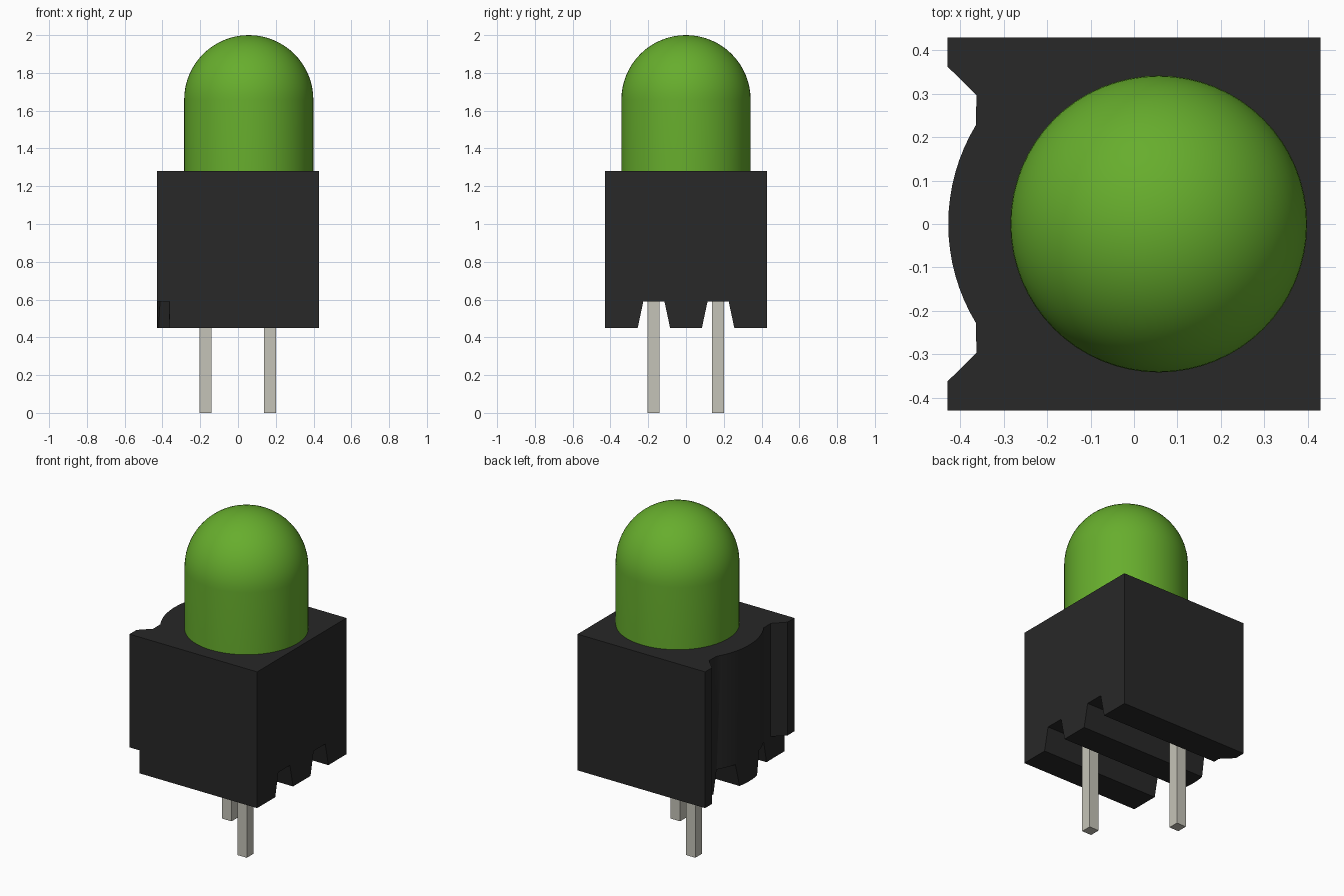
import bpy, bmesh, math
from mathutils import Vector

cube = bpy.data.objects.get("Cube")
if cube:
    bpy.data.objects.remove(cube, do_unlink=True)


def material(name, color):
    m = bpy.data.materials.new(name)
    m.use_nodes = True
    m.diffuse_color = color
    m.node_tree.nodes["Principled BSDF"].inputs["Base Color"].default_value = color
    return m


black = material("black plastic", (0.021, 0.021, 0.021, 1))
green = material("green lens", (0.135, 0.42, 0.026, 1))
metal = material("pin metal", (0.56, 0.55, 0.48, 1))


def finish(bm, name, mat):
    bmesh.ops.recalc_face_normals(bm, faces=bm.faces)
    mesh = bpy.data.meshes.new(name)
    bm.to_mesh(mesh)
    bm.free()
    mesh.materials.append(mat)
    ob = bpy.data.objects.new(name, mesh)
    bpy.context.collection.objects.link(ob)
    return ob


def prism(name, points, direction, mat):
    """Extrude a closed outline along a direction."""
    bm = bmesh.new()
    face = bm.faces.new([bm.verts.new(p) for p in points])
    new = bmesh.ops.extrude_face_region(bm, geom=[face])["geom"]
    bmesh.ops.translate(bm, vec=Vector(direction),
                        verts=[v for v in new if isinstance(v, bmesh.types.BMVert)])
    return finish(bm, name, mat)


def box(name, low, high, mat):
    (x0, y0, z0), (x1, y1, z1) = low, high
    base = [(x0, y0, z0), (x1, y0, z0), (x1, y1, z0), (x0, y1, z0)]
    return prism(name, base, (0, 0, z1 - z0), mat)


def smooth(ob):
    bpy.ops.object.select_all(action="DESELECT")
    bpy.context.view_layer.objects.active = ob
    ob.select_set(True)
    bpy.ops.object.shade_smooth_by_angle(angle=math.radians(30))


HALF, INSET = 0.43, 0.363
BOTTOM, ROOF, TOP = 0.45, 0.59, 1.28

# Holder outline: square with a recessed, bulging left side
half = [(HALF, HALF), (-HALF, HALF), (-HALF, 0.363), (-INSET, 0.297)]
radius = 0.44
sweep = math.asin(0.228 / radius)
arc = []
for i in range(17):
    a = sweep * (1 - i / 8)
    arc.append((radius - 0.428 - radius * math.cos(a), radius * math.sin(a)))
outline = half + arc + [(x, -y) for x, y in reversed(half)]
holder = prism("holder", [(x, y, BOTTOM) for x, y in outline], (0, 0, TOP - BOTTOM), black)

# Two tapered grooves across the underside, and the shortened front corner
cutters = []
for y in (-0.17, 0.17):
    section = [(-0.6, y - 0.09, BOTTOM - 0.02), (-0.6, y + 0.09, BOTTOM - 0.02),
               (-0.6, y + 0.056, ROOF), (-0.6, y - 0.056, ROOF)]
    cutters.append(prism("groove_cutter", section, (1.2, 0, 0), black))
cutters.append(box("corner_cutter", (-0.6, -0.6, 0.3), (-INSET, -0.29, ROOF), black))
bpy.context.view_layer.objects.active = holder
for cutter in cutters:
    cutter.hide_render = True
    mod = holder.modifiers.new("cut", "BOOLEAN")
    mod.operation = "DIFFERENCE"
    mod.solver = "EXACT"
    mod.object = cutter
    bpy.ops.object.modifier_apply(modifier=mod.name)
    bpy.data.objects.remove(cutter, do_unlink=True)
smooth(holder)

# Lens: a cylinder with a hemispherical top, turned from a profile
R, CENTER, SHOULDER = 0.342, 0.057, 1.658
profile = [(0, TOP - 0.1), (R, TOP - 0.1)]
profile += [(R * math.cos(i * math.pi / 32), SHOULDER + R * math.sin(i * math.pi / 32))
            for i in range(17)]
bm = bmesh.new()
verts = [bm.verts.new((CENTER + r, 0, z)) for r, z in profile]
edges = [bm.edges.new(pair) for pair in zip(verts, verts[1:])]
bmesh.ops.spin(bm, geom=verts + edges, cent=(CENTER, 0, 0), axis=(0, 0, 1),
               angle=math.tau, steps=64)
bmesh.ops.remove_doubles(bm, verts=bm.verts, dist=0.0005)
smooth(finish(bm, "lens", green))

# Square pins on opposite corners of a diagonal
W = 0.032
for name, x, y in (("right_pin", -0.172, 0.17), ("left_pin", 0.17, -0.172)):
    box(name, (x - W, y - W, 0), (x + W, y + W, ROOF + 0.05), metal)
